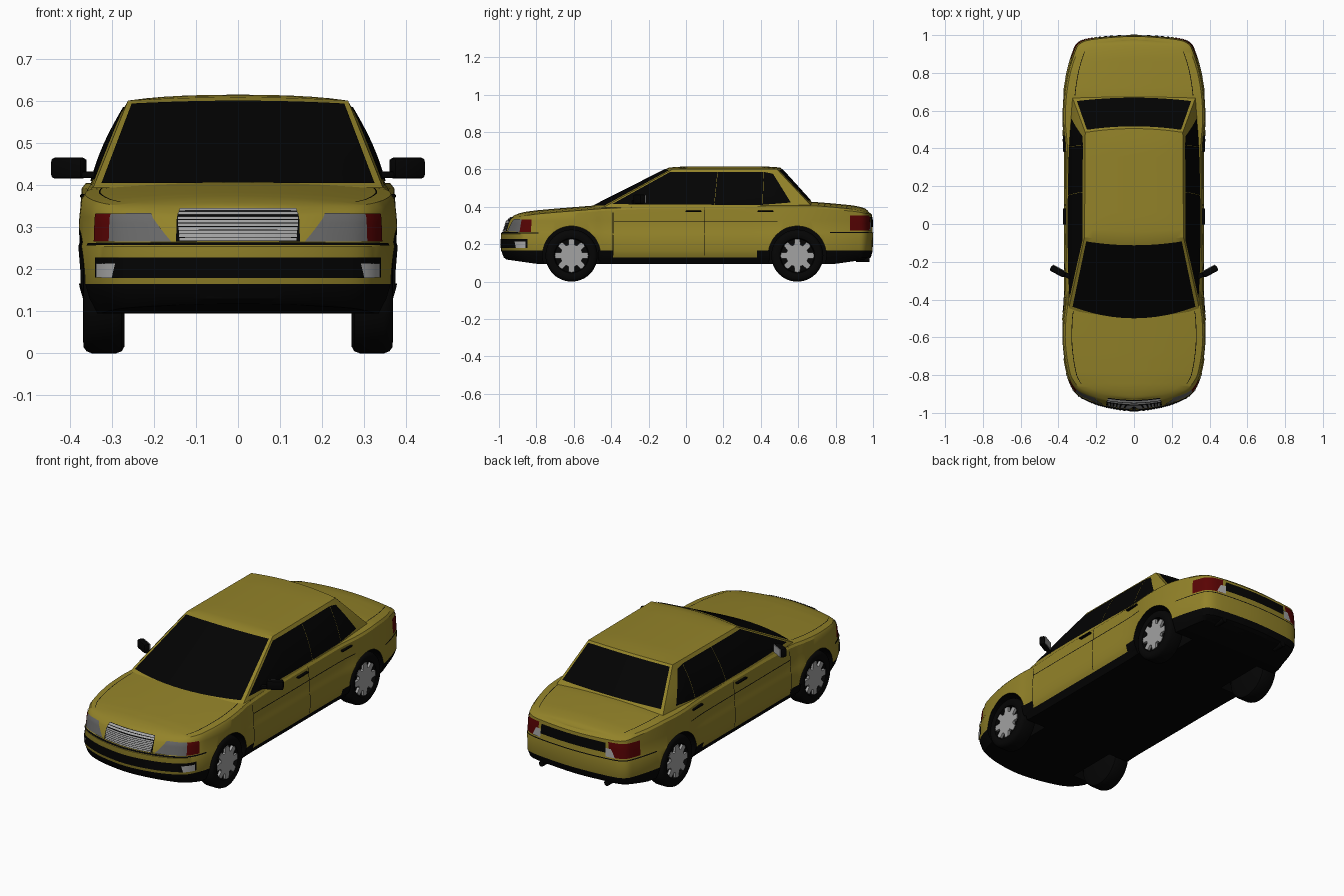
import bpy, bmesh, math
from mathutils import Vector, Matrix

if "Cube" in bpy.data.objects:
    bpy.data.objects.remove(bpy.data.objects["Cube"])

def mat(name, r, g, b):
    m = bpy.data.materials.new(name)
    m.diffuse_color = (r, g, b, 1)
    m.use_nodes = True
    m.node_tree.nodes["Principled BSDF"].inputs["Base Color"].default_value = m.diffuse_color
    return m

GOLD = mat("gold paint", .29, .225, .022)
BLACK = mat("black trim", .001, .001, .001)
GLASS = mat("dark glass", .0008, .0008, .0008)
TYRE = mat("tyre rubber", .0015, .0015, .0015)
SILVER = mat("silver metal", .36, .36, .36)
LAMP = mat("headlight grey", .14, .14, .14)
LENS = mat("white lens", .40, .40, .40)
RED = mat("red lens", .10, .001, .001)

def lerp(a, b, t):
    return a + (b - a) * t

def smooth(ob, angle):
    bpy.ops.object.select_all(action='DESELECT')
    ob.select_set(True)
    bpy.context.view_layer.objects.active = ob
    bpy.ops.object.shade_smooth_by_angle(angle=math.radians(angle))

def finish(name, bm, mats, angle=35):
    me = bpy.data.meshes.new(name)
    bm.to_mesh(me)
    bm.free()
    ob = bpy.data.objects.new(name, me)
    bpy.context.collection.objects.link(ob)
    for m in mats:
        me.materials.append(m)
    smooth(ob, angle)
    return ob

def add_grid(bm, f, nu, nv, sides=(1, -1)):
    for sx in sides:
        g = []
        for i in range(nu + 1):
            g.append([])
            for j in range(nv + 1):
                p = f(i / nu, j / nv)
                g[i].append(bm.verts.new((p[0] * sx, p[1], p[2])))
        for i in range(nu):
            for j in range(nv):
                q = [g[i][j], g[i + 1][j], g[i + 1][j + 1], g[i][j + 1]]
                bm.faces.new(q if sx > 0 else q[::-1])

def plate(name, f, m, nu=8, nv=4, sides=(1, -1), d=.003):
    """Thin detail lying just above a surface function f(s, t)."""
    def g(s, t):
        p, e = f(s, t), .01
        n = (f(s + e, t) - f(s - e, t)).cross(f(s, t + e) - f(s, t - e)).normalized()
        out = p - Vector((0, max(-.6, min(.6, p.y)), .25))
        return p + n * (d if n.dot(out) > 0 else -d)
    bm = bmesh.new()
    add_grid(bm, g, nu, nv, sides)
    # make every face look outward
    for fc in bm.faces:
        fc.normal_update()
        c = fc.calc_center_median()
        if fc.normal.dot(c - Vector((0, max(-.6, min(.6, c.y)), .25))) < 0:
            fc.normal_flip()
    return finish(name, bm, [m])

# ---- body shell: plan outline (x, y) from nose to tail, lofted through height rings
PLAN = [(0, -.99), (.15, -.97), (.25, -.935), (.31, -.895), (.345, -.83), (.365, -.76),
        (.378, -.68), (.384, -.6), (.38, -.5), (.37, -.4), (.37, -.1), (.37, .2), (.372, .4),
        (.382, .52), (.382, .62), (.372, .72), (.352, .82), (.325, .91), (.297, .96),
        (.22, .985), (0, 1)]
SHOULDER = [(-1, .345), (-.9, .352), (-.7, .37), (-.45, .39), (-.2, .402), (.5, .405),
            (.7, .405), (.9, .388), (1, .372)]
N = len(PLAN) - 1

def plan(u):
    u = max(0, min(N, u))
    i = min(N - 1, int(u))
    t = u - i
    P = [(-PLAN[1][0], PLAN[1][1])] + PLAN + [(-PLAN[-2][0], PLAN[-2][1])]
    a, b, c, d = [Vector(p) for p in P[i:i + 4]]
    return b + (c - a) * (t / 2) + (a * 2 - b * 5 + c * 4 - d) * (t * t / 2) + (b * 3 - a - c * 3 + d) * (t ** 3 / 2)

def u_at(y):
    lo, hi = 0, N
    for _ in range(30):
        mid = (lo + hi) / 2
        lo, hi = (mid, hi) if plan(mid).y < y else (lo, mid)
    return lo

def shoulder(y):
    for (a, za), (b, zb) in zip(SHOULDER, SHOULDER[1:]):
        if y <= b:
            return lerp(za, zb, (y - a) / (b - a))
    return SHOULDER[-1][1]

def rings(u):
    x, y = plan(u)
    sh = shoulder(y)
    w = max(0, min(1, (abs(y) - .8) / .19))
    # height, side inset, nose inset, tail inset
    spec = [(lerp(.095, .118, w), .03, .03, .03), (.13, .01, .015, .012), (.15, .004, .008, .006),
            (.165, 0, .002, .002), (.255, 0, 0, 0), (.265, .004, .014, .002),
            (min(.325, sh - .02), .006, .034, .004), (sh - .012, .011, .045, .007), (sh, .02, .062, .024)]
    return [Vector((x - ix * min(1, x / .2), y + w * n if y < 0 else y - w * r, z)) for z, ix, n, r in spec]

def side_at(u, z):
    R = rings(u)
    for a, b in zip(R, R[1:]):
        if z <= b.z or b is R[-1]:
            return a.lerp(b, (z - a.z) / (b.z - a.z))

def top_at(u, a):
    p = rings(u)[-1]
    return Vector((a * p.x, p.y, p.z + .02 * min(1, p.x / .3) * (1 - a * a)))

bm = bmesh.new()
loops = []
for k in range(N * 4 + 1):
    u = k / 4
    R = rings(u)
    pts = R + [top_at(u, a / 5) for a in range(4, -5, -1)] + [Vector((-p.x, p.y, p.z)) for p in R[::-1]]
    loops.append([bm.verts.new(p) for p in pts])
for A, B in zip(loops, loops[1:]):
    for j in range(len(A)):
        k = (j + 1) % len(A)
        bm.faces.new((A[j], A[k], B[k], B[j]))
bmesh.ops.remove_doubles(bm, verts=bm.verts, dist=1e-5)
bmesh.ops.recalc_face_normals(bm, faces=bm.faces)
for f in bm.faces:
    c = f.calc_center_median()
    f.material_index = 1 if c.z < (.165 if abs(c.y) > .7 else .132) else 0
body = finish("body_shell", bm, [GOLD, BLACK])

# wheel arches cut out of the shell
AXLES = (-.612, .595)
bm = bmesh.new()
for y in AXLES:
    for sx in (1, -1):
        bmesh.ops.create_cone(bm, cap_ends=True, segments=48, radius1=.155, radius2=.155, depth=.3,
                              matrix=Matrix.Translation((sx * .37, y, .142)) @ Matrix.Rotation(math.pi / 2, 4, 'Y'))
for f in bm.faces:
    f.material_index = 1
cutter = finish("arch_cutter", bm, [GOLD, BLACK])
cutter.hide_render = True
mod = body.modifiers.new("arches", 'BOOLEAN')
mod.operation, mod.solver, mod.object = 'DIFFERENCE', 'EXACT', cutter
bpy.context.view_layer.objects.active = body
bpy.ops.object.modifier_apply(modifier="arches")
bpy.data.objects.remove(cutter)
smooth(body, 30)

# ---- cabin: windscreen, rear, side and roof panels
def front(a, b):
    return Vector((a * lerp(.345, .262, b), lerp(-.515, -.09, b) + a * a * lerp(.07, .02, b),
                   lerp(.395, .602, b) + (1 - a * a) * .008 * b))

def rear(a, b):
    return Vector((a * lerp(.33, .258, b), lerp(.70, .505, b) - a * a * .02,
                   lerp(.395, .602, b) + (1 - a * a) * .008 * b))

def side(s, b):
    p = front(1, b).lerp(rear(1, b), s)
    p.x += .06 * s * (1 - s) * (1 - b) + .01 * math.sin(math.pi * b) * min(1, 8 * s * (1 - s))
    return p

def roof(a, s):
    p = front(a, 1).lerp(rear(a, 1), s)
    p.z += .006 * min(1, 8 * s * (1 - s)) * (1 - a ** 4)
    return p

def side_yz(y, z):
    b = (z - .395) / .207
    f, r = front(1, b).y, rear(1, b).y
    return side((y - f) / (r - f), b)

bm = bmesh.new()
add_grid(bm, lambda s, t: front(2 * s - 1, t), 12, 8, (1,))
add_grid(bm, lambda s, t: rear(2 * s - 1, t), 12, 8, (1,))
add_grid(bm, lambda s, t: roof(2 * s - 1, t), 12, 12, (1,))
add_grid(bm, side, 12, 8)
bmesh.ops.remove_doubles(bm, verts=bm.verts, dist=1e-4)
bmesh.ops.recalc_face_normals(bm, faces=bm.faces)
finish("cabin", bm, [GOLD], 25)

plate("windscreen", lambda s, t: front((2 * s - 1) * .95, lerp(.04, .95, t)), GLASS, 12, 8, (1,))
plate("rear_window", lambda s, t: rear((2 * s - 1) * .95, lerp(.17, .95, t)), GLASS, 12, 8, (1,))
# side windows as four corners: bottom front, bottom rear, top rear, top front
for name, q in (("front_door_window", ((-.395, .413), (.150, .41), (.168, .585), (-.085, .585))),
                ("rear_door_window", ((.152, .41), (.408, .41), (.415, .585), (.170, .585))),
                ("quarter_window", ((.410, .41), (.56, .422), (.465, .575), (.417, .585)))):
    def win(s, t, q=q):
        A, B, C, D = [Vector(p) for p in q]
        return side_yz(*A.lerp(B, s).lerp(D.lerp(C, s), t))
    plate(name, win, GLASS, 10, 8)

# ---- details lying on the body sides, nose and tail
def strip(name, m, u0, u1, z0, z1, nu=10, nv=4, d=.003, slant=0):
    # slant moves the start edge along the body towards the top
    plate(name, lambda s, t: side_at(lerp(u0 + slant * t, u1, s), lerp(z0, z1, t)), m, nu, nv, d=d)

strip("headlight", LAMP, 1.1, 3.0, .266, .332, 8, 6, slant=.5)
strip("front_indicator", RED, 3.0, 4.0, .266, .332, 4, 6)
strip("bumper_intake", BLACK, 0, 3.75, .180, .228, 15)
strip("fog_light", LENS, 2.75, 3.6, .180, .214, 6, 3, .005, slant=-.15)
strip("bumper_seam", BLACK, 0, 4.6, .256, .262, 18, 1)
strip("grille_back", BLACK, 0, 1.0, .265, .344, 4, 6)
for i in range(9):
    z = .267 + i * .0085
    strip("grille_slat", SILVER, 0, .93 + .008 * i, z, z + .0065, 4, 1, .006)
strip("tail_light", RED, 16.6, 19.0, .272, .352, 10, 6)
strip("reverse_light", LENS, 18.7, 19.1, .272, .318, 3, 3, .005, slant=.2)
strip("rear_panel", BLACK, 19.1, 20, .292, .345, 6, 4)
strip("rear_bumper_seam", BLACK, 15.5, 20, .258, .263, 18, 1)
strip("side_moulding", BLACK, u_at(-.385), u_at(.49), .321, .325, 16, 1)
for y in (-.39, .1):
    strip("door_seam", BLACK, u_at(y - .002), u_at(y + .002), .14, .395, 1, 8, .002)
# raised black sill ends beside the wheels
for y0, y1 in ((-.47, -.39), (.38, .45)):
    strip("sill_end", BLACK, u_at(y0), u_at(y1), .115, .166, 4, 6)
for name, y0, y1, a in (("hood_seam", -.87, -.46, .9), ("trunk_seam", .68, .93, .87)):
    plate(name, lambda s, t: top_at(lerp(u_at(y0), u_at(y1), s), a + .01 * t), BLACK, 20, 1, d=.002)

# ---- boxes: door handles and mirrors
def box(name, m, loc, size, rot=0, bevel=.004):
    bm = bmesh.new()
    for sx in (1, -1):
        M = Matrix.Translation((sx * loc[0], loc[1], loc[2])) @ Matrix.Rotation(sx * rot, 4, 'Z')
        bmesh.ops.create_cube(bm, size=1, matrix=M @ Matrix.Diagonal((*size, 1)))
    if bevel:
        bmesh.ops.bevel(bm, geom=bm.edges[:], offset=bevel, segments=2, affect='EDGES', profile=.5)
    finish(name, bm, [m])

for y in (.04, .425):
    box("door_handle", BLACK, (.368, y, .375), (.016, .085, .008), 0, .002)
box("mirror_housing", BLACK, (.403, -.25, .441), (.085, .034, .05), .5, .009)
box("mirror_glass", SILVER, (.3945, -.2345, .441), (.074, .004, .042), .5, 0)
box("mirror_stalk", BLACK, (.355, -.272, .425), (.04, .025, .016), .4)

# ---- exhaust pipes
bm = bmesh.new()
for sx in (1, -1):
    bmesh.ops.create_cone(bm, cap_ends=True, segments=20, radius1=.015, radius2=.015, depth=.07,
                          matrix=Matrix.Translation((sx * .2, .945, .12)) @ Matrix.Rotation(math.pi / 2, 4, 'X'))
finish("exhaust_pipe", bm, [BLACK])

# ---- wheels: turned tyre and an eight-spoke rim
PROFILE = [(0, .348), (.088, .348), (.093, .364), (.105, .369), (.124, .368), (.134, .361), (.139, .348),
           (.139, .29), (.134, .277), (.122, .27), (0, .27)]
for y, end in zip(AXLES, ("front", "rear")):
    def turned(s, t):
        r, x = PROFILE[round(t * (len(PROFILE) - 1))]
        return (x, y + r * math.cos(s * math.tau), .139 + r * math.sin(s * math.tau))
    bm = bmesh.new()
    add_grid(bm, turned, 48, len(PROFILE) - 1)
    bmesh.ops.remove_doubles(bm, verts=bm.verts, dist=1e-5)
    bmesh.ops.recalc_face_normals(bm, faces=bm.faces)
    finish(end + "_tyre", bm, [TYRE])
    bm = bmesh.new()
    for sx in (1, -1):
        pts = []
        for k in range(8):
            for off, r in ((-10, .088), (0, .09), (10, .088), (16, .06), (29, .06)):
                a = math.radians(k * 45 + off)
                pts.append(bm.verts.new((sx * .364, y + r * math.cos(a), .139 + r * math.sin(a))))
        ext = bmesh.ops.extrude_face_region(bm, geom=[bm.faces.new(pts)])
        for v in [v for v in ext["geom"] if isinstance(v, bmesh.types.BMVert)]:
            v.co.x -= sx * .014
    bmesh.ops.recalc_face_normals(bm, faces=bm.faces)
    finish(end + "_rim", bm, [SILVER])
